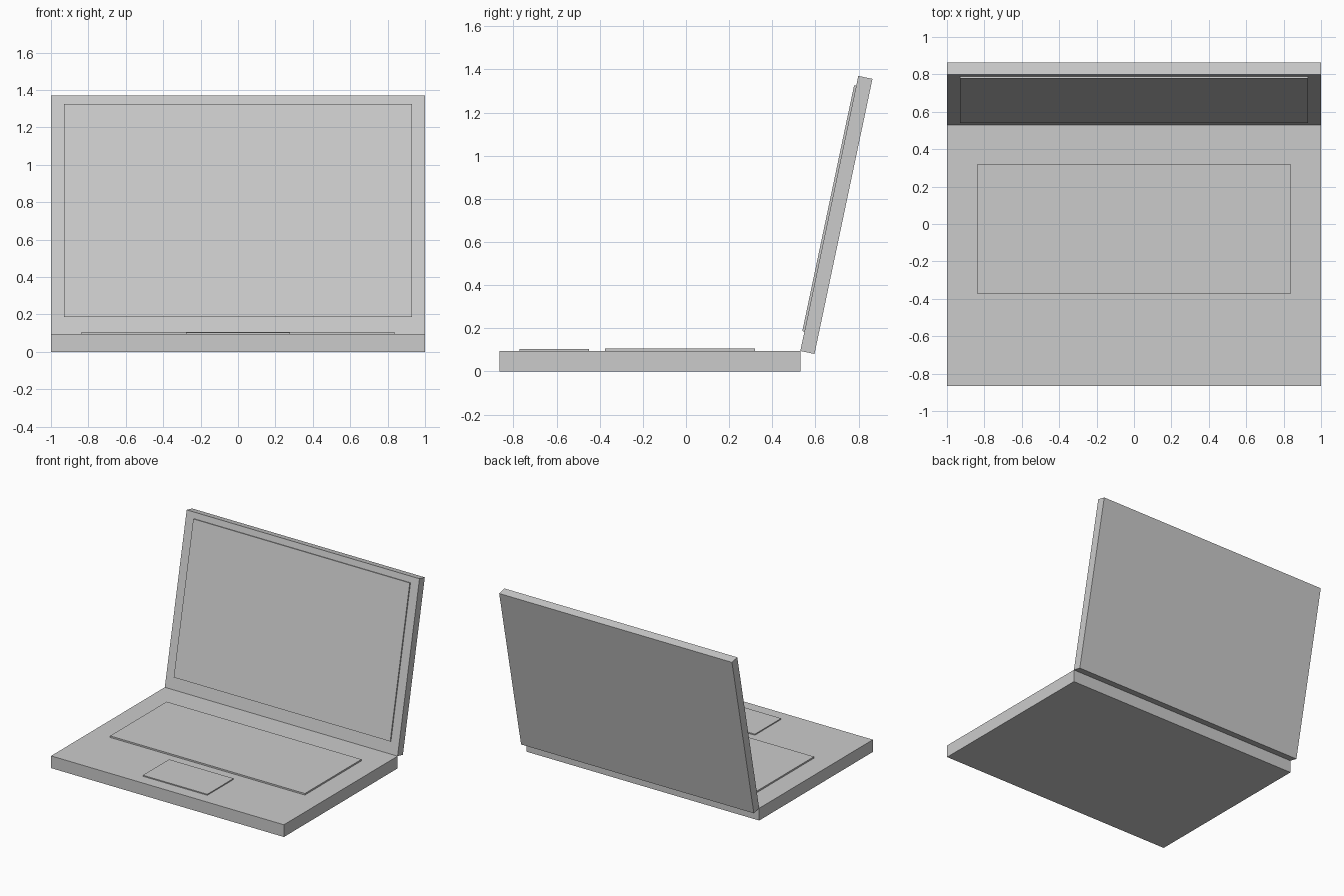
import bpy, bmesh
from math import radians
from mathutils import Matrix, Vector

if "Cube" in bpy.data.objects:
    bpy.data.objects.remove(bpy.data.objects["Cube"])

BASE_TOP = 0.095
HINGE_Y = 0.53
# Lid space: origin on the hinge line, z up along the lid, y towards its back
LID = Matrix.Translation((0, HINGE_Y, BASE_TOP)) @ Matrix.Rotation(radians(-11.9), 4, 'X')


def slab(name, half_width, y, z, frame=Matrix.Identity(4)):
    """Box centred on x, spanning y and z ranges in the given frame."""
    size = Vector((2 * half_width, y[1] - y[0], z[1] - z[0]))
    centre = Vector((0, sum(y) / 2, sum(z) / 2))
    bm = bmesh.new()
    bmesh.ops.create_cube(bm, size=1, matrix=Matrix.Translation(centre) @ Matrix.Diagonal(size).to_4x4())
    mesh = bpy.data.meshes.new(name)
    bm.to_mesh(mesh)
    bm.free()
    obj = bpy.data.objects.new(name, mesh)
    obj.matrix_world = frame
    bpy.context.collection.objects.link(obj)
    return obj


# Lower body with raised keyboard and touchpad plates
slab("base", 1.0, (-0.865, HINGE_Y), (0, BASE_TOP))
slab("keyboard", 0.837, (-0.375, 0.32), (BASE_TOP - 0.005, 0.107))
slab("touchpad", 0.277, (-0.772, -0.45), (BASE_TOP - 0.005, 0.103))

# Tilted lid with raised screen panel
slab("lid", 1.0, (0, 0.067), (0, 1.303), LID)
slab("screen", 0.93, (-0.01, 0.005), (0.092, 1.256), LID)
